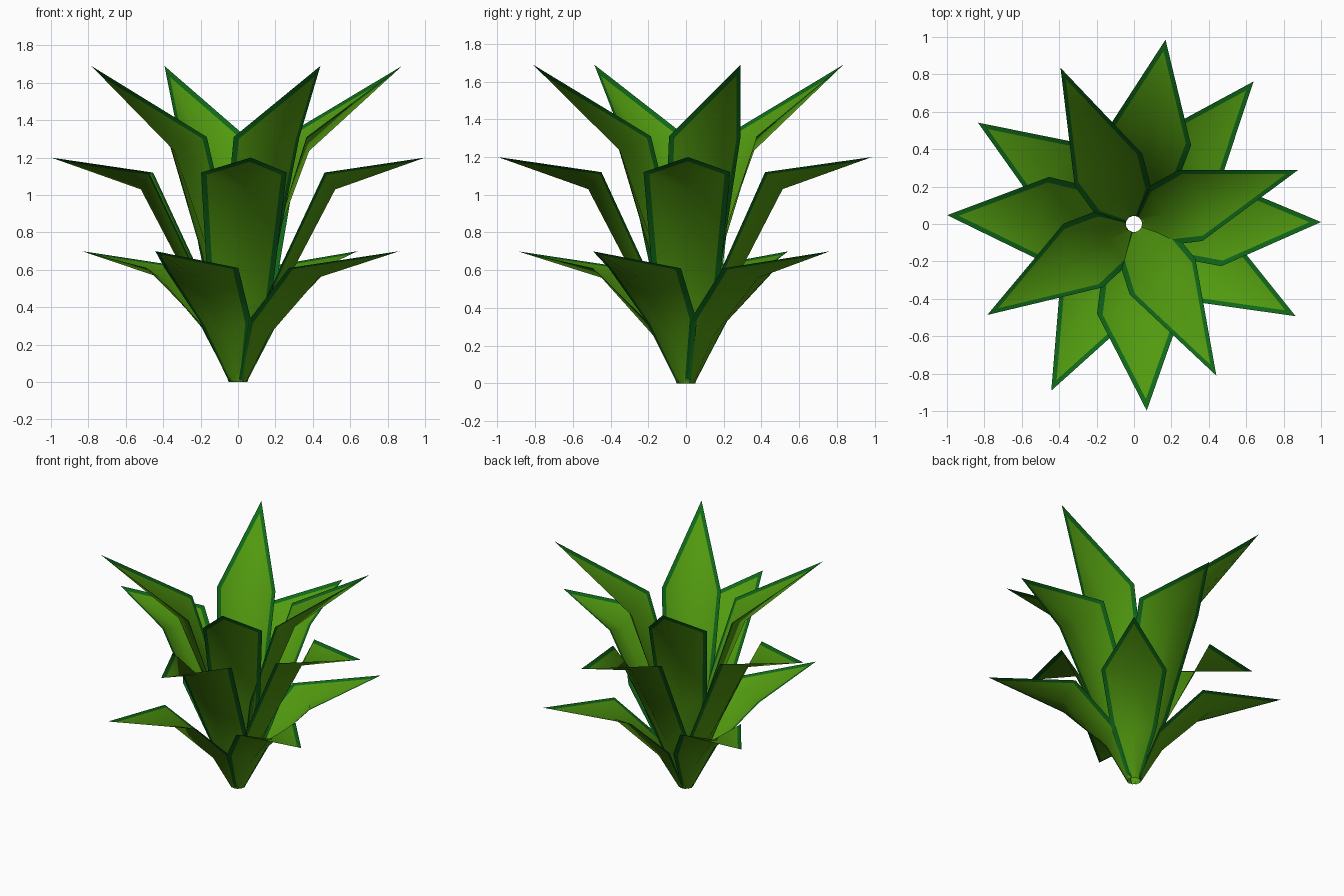
import bpy
import math

if "Cube" in bpy.data.objects:
    bpy.data.objects.remove(bpy.data.objects["Cube"])


def material(name, rgb):
    m = bpy.data.materials.new(name)
    m.diffuse_color = (*rgb, 1.0)
    m.use_nodes = True
    m.node_tree.nodes["Principled BSDF"].inputs["Base Color"].default_value = m.diffuse_color
    return m


LEAF = material("leaf green", (0.084, 0.325, 0.005))
RIM = material("dark green rim", (0.005, 0.14, 0.010))

# Each row from base to shoulder: rib radius, rib z, edge radius, edge z, half width, rim fraction
TIERS = {
    "lower_leaf": dict(turn=-29.7, tip=(0.995, 0.70), rows=[
        (0.05, 0.0, 0.025, 0.0, 0.04, 0.35),
        (0.19, 0.25, 0.155, 0.33, 0.155, 0.2),
        (0.50, 0.56, 0.44, 0.61, 0.22, 0.13)]),
    "middle_leaf": dict(turn=0.6, tip=(1.0, 1.20), rows=[
        (0.05, 0.0, 0.025, 0.0, 0.04, 0.35),
        (0.19, 0.40, 0.155, 0.46, 0.17, 0.18),
        (0.52, 1.03, 0.465, 1.12, 0.23, 0.13)]),
    "upper_leaf": dict(turn=-61.5, tip=(0.923, 1.69), rows=[
        (0.05, 0.0, 0.025, 0.0, 0.04, 0.35),
        (0.17, 0.65, 0.135, 0.71, 0.165, 0.18),
        (0.40, 1.235, 0.32, 1.31, 0.20, 0.13)]),
}
SPREAD = (0.0, 79.7, 176.7, 273.3)


def lerp(a, b, t):
    return tuple(p + (q - p) * t for p, q in zip(a, b))


def make_leaf(name, tip, rows, angle):
    # Columns per row: edge, rim line, rib, rim line, edge
    verts = []
    for rib_r, rib_z, edge_r, edge_z, half, rim in rows:
        rib = (rib_r, 0, rib_z)
        right, left = (edge_r, -half, edge_z), (edge_r, half, edge_z)
        verts += [right, lerp(right, rib, rim), rib, lerp(left, rib, rim), left]
    faces, slots = [], []
    for r in range(len(rows) - 1):
        for c in range(4):
            a = r * 5 + c
            faces.append((a, a + 5, a + 6, a + 1))
            slots.append(1 if c in (0, 3) else 0)
    # Pointed blade beyond the shoulder, with its rim parallel to the edge
    s = (len(rows) - 1) * 5
    point = (tip[0], 0, tip[1])
    verts += [lerp(point, verts[s + 2], rows[-1][5]), point]
    n, t = len(verts) - 2, len(verts) - 1
    faces += [(s, t, n, s + 1), (s + 1, n, s + 2), (s + 2, n, s + 3), (s + 3, n, t, s + 4)]
    slots += [1, 0, 0, 1]
    # Faces wind so that normals point to the upper, inner side
    mesh = bpy.data.meshes.new(name)
    mesh.from_pydata(verts, [], [f[::-1] for f in faces])
    mesh.materials.append(LEAF)
    mesh.materials.append(RIM)
    for p, slot in zip(mesh.polygons, slots):
        p.material_index = slot
        p.use_smooth = True
    mesh.update()
    up = sum(p.normal.z * p.area for p in mesh.polygons)
    if up < 0:
        mesh.flip_normals()
    ob = bpy.data.objects.new(name, mesh)
    ob.rotation_euler.z = math.radians(angle)
    bpy.context.collection.objects.link(ob)


# Three tiers of four leaves
for name, t in TIERS.items():
    for i, a in enumerate(SPREAD):
        make_leaf(f"{name}_{i + 1}", t["tip"], t["rows"], t["turn"] + a)
